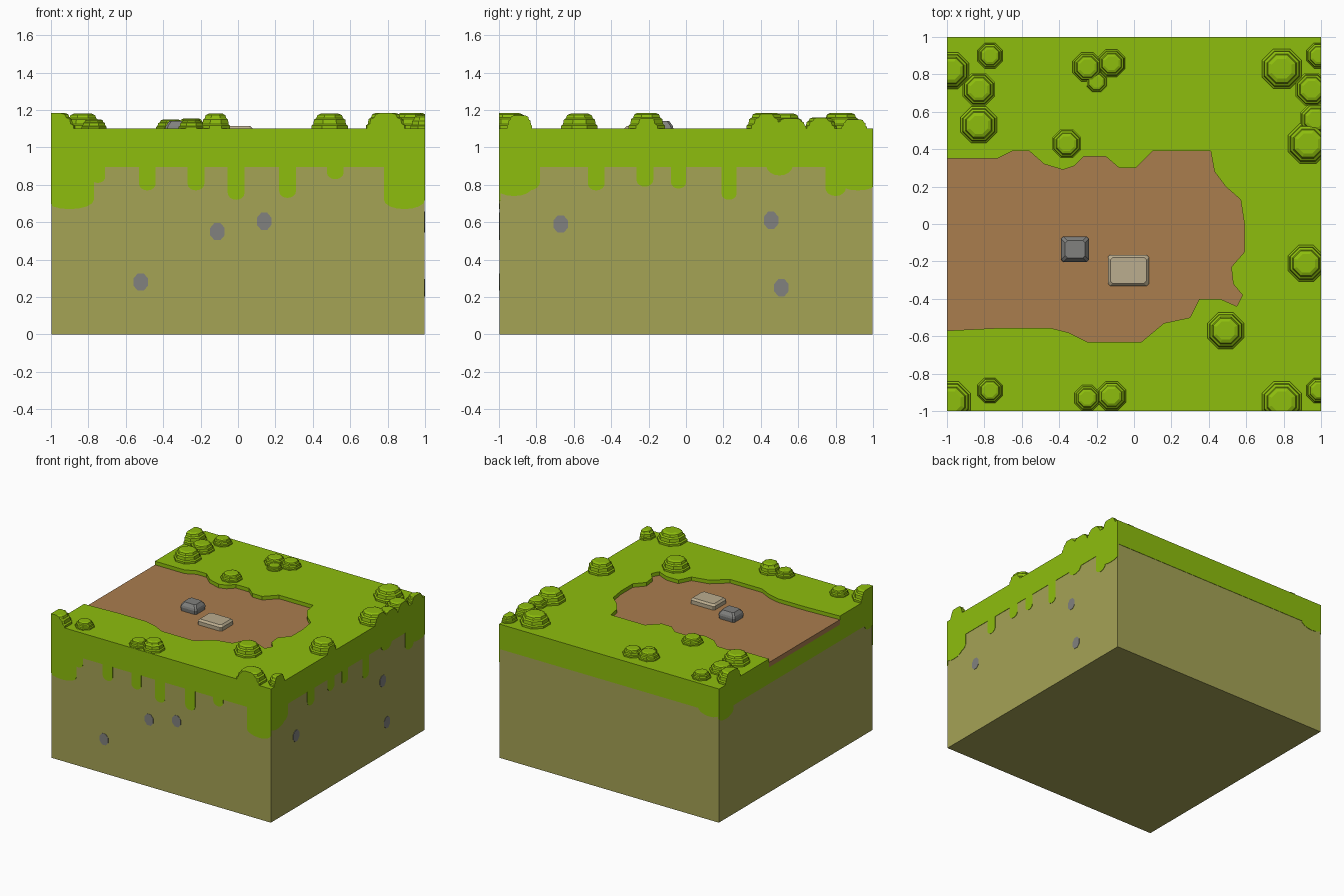
import bpy
import bmesh
from math import cos, sin, pi
from mathutils import Vector

default_cube = bpy.data.objects.get("Cube")
if default_cube:
    bpy.data.objects.remove(default_cube, do_unlink=True)


def make_material(name, colour):
    material = bpy.data.materials.new(name)
    material.use_nodes = True
    rgba = (*colour, 1)
    material.diffuse_color = rgba
    material.node_tree.nodes["Principled BSDF"].inputs["Base Color"].default_value = rgba
    return material


GRASS = make_material("grass green", (.27, .515, .004))
EARTH = make_material("olive earth", (.376, .366, .091))
PATH = make_material("path brown", (.402, .205, .076))
GREY = make_material("stone grey", (.22, .22, .21))
PALE = make_material("pale stone", (.497, .418, .275))


def loft(name, rings, material, clip=False):
    """Join equal rings of points into a closed solid, optionally trimmed to the block."""
    bm = bmesh.new()
    loops = [[bm.verts.new(p) for p in ring] for ring in rings]
    bm.faces.new(loops[0])
    bm.faces.new(loops[-1])
    count = len(loops[0])
    for low, high in zip(loops, loops[1:]):
        for i in range(count):
            j = (i + 1) % count
            bm.faces.new((low[i], low[j], high[j], high[i]))
    if clip:
        for normal in (Vector((s * a, s * (1 - a), 0)) for s in (-1, 1) for a in (0, 1)):
            geometry = bm.verts[:] + bm.edges[:] + bm.faces[:]
            cut = bmesh.ops.bisect_plane(bm, geom=geometry, plane_co=normal,
                                         plane_no=normal, clear_outer=True)
            edges = [e for e in cut["geom_cut"] if isinstance(e, bmesh.types.BMEdge)]
            if edges:
                bmesh.ops.holes_fill(bm, edges=edges)
    bmesh.ops.recalc_face_normals(bm, faces=bm.faces)
    mesh = bpy.data.meshes.new(name)
    bm.to_mesh(mesh)
    bm.free()
    mesh.materials.append(material)
    obj = bpy.data.objects.new(name, mesh)
    bpy.context.collection.objects.link(obj)
    return obj


def slab(name, outline, bottom, top, material):
    return loft(name, [[(x, y, z) for x, y in outline] for z in (bottom, top)], material)


def square(half):
    return [(-half, -half), (half, -half), (half, half), (-half, half)]


SIDES = {
    "front": lambda u, z, d: (u, -d, z),
    "right": lambda u, z, d: (d, u, z),
    "back": lambda u, z, d: (u, d, z),
    "left": lambda u, z, d: (-d, u, z),
}


def plate(name, side, outline, depth, material):
    """A thin panel lying on one side wall of the block."""
    place = SIDES[side]
    rings = [[place(u, z, d) for u, z in outline] for d in (.992, depth)]
    return loft(name, rings, material)


# Earth block, turf layer and the sunken path with turf round it
BAND, BED, FLOOR, TOP = .895, 1.03, 1.07, 1.1
slab("earth_block", square(.997), 0, BAND, EARTH)
slab("turf_layer", square(1), BAND, BED, GRASS)
path_outline = [
    (-1, .35), (-.73, .35), (-.65, .39), (-.56, .39), (-.48, .32), (-.38, .29),
    (-.32, .31), (-.27, .36), (-.15, .36), (-.08, .3), (.01, .3), (.1, .39),
    (.41, .39), (.43, .28), (.49, .2), (.57, .13), (.59, 0), (.59, -.15),
    (.52, -.23), (.53, -.32), (.58, -.38), (.55, -.44), (.46, -.4), (.35, -.4),
    (.3, -.5), (.16, -.53), (.04, -.63), (-.25, -.63), (-.35, -.58),
    (-.45, -.555), (-.7, -.555), (-1, -.57)]
slab("dirt_path", path_outline, BED, FLOOR, PATH)
slab("turf_top", path_outline + square(1), BED, TOP, GRASS)

# Grass drips hanging down the walls: centre, half width, lowest height
drips = {
    "front": [(-.9, .13, .67), (-.75, .04, .81), (-.485, .045, .77), (-.225, .045, .77),
              (-.01, .045, .72), (.265, .045, .73), (.52, .045, .83), (.89, .11, .67)],
    "right": [(-.92, .1, .74), (-.84, .06, .77), (-.48, .045, .77), (-.22, .045, .79),
              (-.04, .04, .78), (.23, .04, .72), (.5, .07, .85), (.8, .055, .74),
              (.92, .11, .77)],
    "back": [(-.91, .1, .85)],
    "left": [(.91, .1, .82), (-.95, .06, .85)],
}
for side, entries in drips.items():
    for centre, half, low in entries:
        height = min(half * .8, .05)
        outline = [(centre + half, BAND + .005)]
        for i in range(9):
            a = pi * i / 8
            outline.append((centre + half * cos(a), low + height * (1 - sin(a))))
        outline.append((centre - half, BAND + .005))
        outline = [(max(-1, min(1, u)), z) for u, z in outline]
        plate(side + "_grass_drip", side, outline, 1, GRASS)

# Pebbles set flush in the walls
pebbles = {
    "front": [(-.52, .28), (-.11, .55), (.14, .605)],
    "right": [(-.67, .59), (.455, .61), (.51, .25)],
}
for side, centres in pebbles.items():
    for u, z in centres:
        ring = [(u + .042 * cos(a), z + .05 * sin(a))
                for a in (pi * (i + .5) / 4 for i in range(8))]
        plate(side + "_pebble", side, ring, .9995, GREY)


# Two chamfered stones lying on the path
def stone(name, x, y, half_x, half_y, levels, material):
    rings = []
    for z, scale in levels:
        a, b, c = half_x - scale, half_y - scale, .012
        corners = [(a, c - b), (a, b - c), (a - c, b), (c - a, b),
                   (-a, b - c), (-a, c - b), (c - a, -b), (a - c, -b)]
        rings.append([(x + u, y + v, z) for u, v in corners])
    loft(name, rings, material)


stone("grey_stone", -.315, -.135, .075, .068,
      [(FLOOR - .01, .005), (1.1, 0), (1.115, .004), (1.14, .022)], GREY)
stone("pale_stone", -.03, -.248, .11, .083,
      [(FLOOR - .01, 0), (1.1, 0), (1.115, .014)], PALE)

# Stepped leafy mounds on the turf: x, y, radius, height
bushes = [
    (-.98, .82, .1, .085), (-.77, .9, .07, .05), (-.83, .72, .09, .06),
    (-.83, .53, .1, .08), (-.36, .43, .08, .05), (-.25, .84, .08, .055),
    (-.12, .86, .075, .055), (-.2, .76, .06, .03), (.79, .83, .11, .085),
    (.99, .9, .07, .05), (.95, .72, .09, .06), (.93, .43, .11, .085),
    (.97, .56, .085, .055), (.92, -.21, .1, .085), (.49, -.57, .1, .08),
    (-.98, -.95, .11, .085), (-.77, -.89, .07, .05), (-.25, -.93, .07, .05),
    (-.12, -.92, .08, .08), (.79, -.95, .11, .085), (.99, -.89, .07, .07)]
tiers = [(1, -.1), (1, .2), (.9, .3), (.86, .6), (.74, .7), (.68, .9), (.5, 1)]
for x, y, radius, height in bushes:
    rings = []
    for spread, lift in tiers:
        r = radius * spread * 1.05
        rings.append([(x + r * cos(a), y + r * sin(a), TOP + height * lift)
                      for a in (pi * (i + .5) / 4 for i in range(8))])
    loft("bush", rings, GRASS, clip=True)
